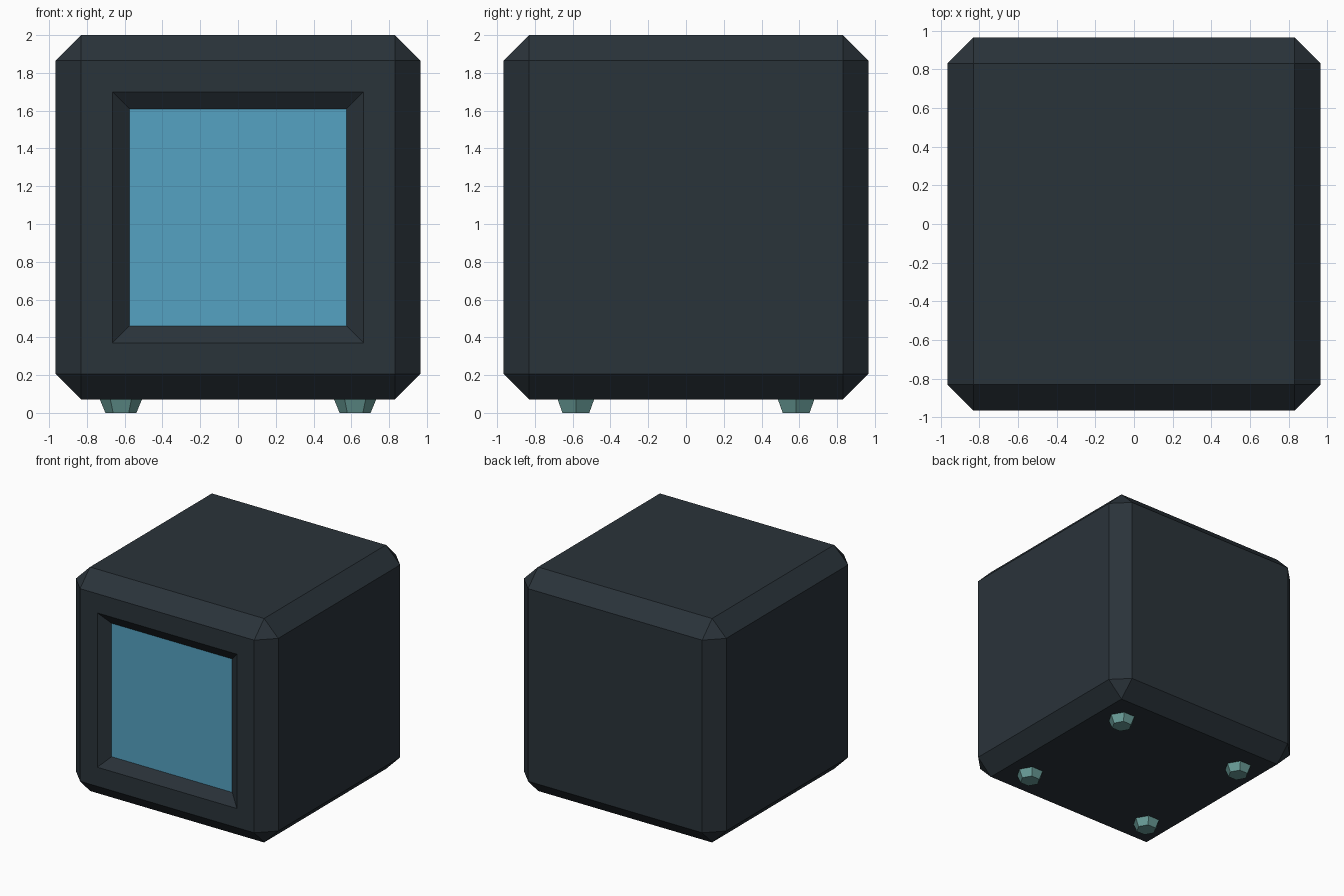
import bpy, bmesh
from math import radians
from mathutils import Matrix

if "Cube" in bpy.data.objects:
    bpy.data.objects.remove(bpy.data.objects["Cube"])

HALF = 0.965      # half width of the cube body
CHAMFER = 0.135
MID_Z = 1.035
OPENING = 0.665   # half width of the recess at the front
GLASS = 0.575     # half width of the screen
DEPTH = 0.065


def material(name, rgb):
    m = bpy.data.materials.new(name)
    m.diffuse_color = (*rgb, 1)
    m.use_nodes = True
    m.node_tree.nodes["Principled BSDF"].inputs["Base Color"].default_value = m.diffuse_color
    return m


def add_object(name, bm, mat):
    mesh = bpy.data.meshes.new(name)
    bm.to_mesh(mesh)
    bm.free()
    mesh.materials.append(mat)
    ob = bpy.data.objects.new(name, mesh)
    bpy.context.collection.objects.link(ob)
    return ob


dark = material("dark_shell", (0.023, 0.033, 0.042))
blue = material("screen_blue", (0.09, 0.36, 0.54))
teal = material("foot_teal", (0.14, 0.33, 0.31))

# Chamfered casing with a sloped recess in the front face
bm = bmesh.new()
bmesh.ops.create_cube(bm, size=2 * HALF, matrix=Matrix.Translation((0, 0, MID_Z)))
bmesh.ops.bevel(bm, geom=bm.edges[:], offset=CHAMFER, offset_type='OFFSET',
                segments=1, affect='EDGES')
bm.normal_update()
front = min(bm.faces, key=lambda f: f.calc_center_median().y)
bmesh.ops.inset_region(bm, faces=[front], thickness=HALF - CHAMFER - OPENING,
                       use_even_offset=True)
bmesh.ops.inset_region(bm, faces=[front], thickness=OPENING - GLASS,
                       use_even_offset=True)
for v in front.verts:
    v.co.y = -HALF + DEPTH
bmesh.ops.delete(bm, geom=[front], context='FACES_ONLY')
add_object("casing", bm, dark)

# Screen closing the recess
bm = bmesh.new()
bmesh.ops.create_grid(bm, x_segments=1, y_segments=1, size=GLASS,
                      matrix=Matrix.Translation((0, -HALF + DEPTH, MID_Z))
                      @ Matrix.Rotation(radians(90), 4, 'X'))
add_object("screen", bm, blue)

# Four tapered six-sided feet
for sx, side in ((-1, "left"), (1, "right")):
    for sy, end in ((-1, "front"), (1, "back")):
        bm = bmesh.new()
        bmesh.ops.create_cone(bm, cap_ends=True, segments=6,
                              radius1=0.082, radius2=0.115, depth=0.08,
                              matrix=Matrix.Rotation(radians(90), 4, 'Z'))
        # Point the corners along x
        if max(v.co.x for v in bm.verts) < 0.11:
            bmesh.ops.rotate(bm, verts=bm.verts[:], cent=(0, 0, 0),
                             matrix=Matrix.Rotation(radians(30), 3, 'Z'))
        foot = add_object(f"{end}_{side}_foot", bm, teal)
        foot.location = (sx * 0.62, sy * 0.583, 0.04)
